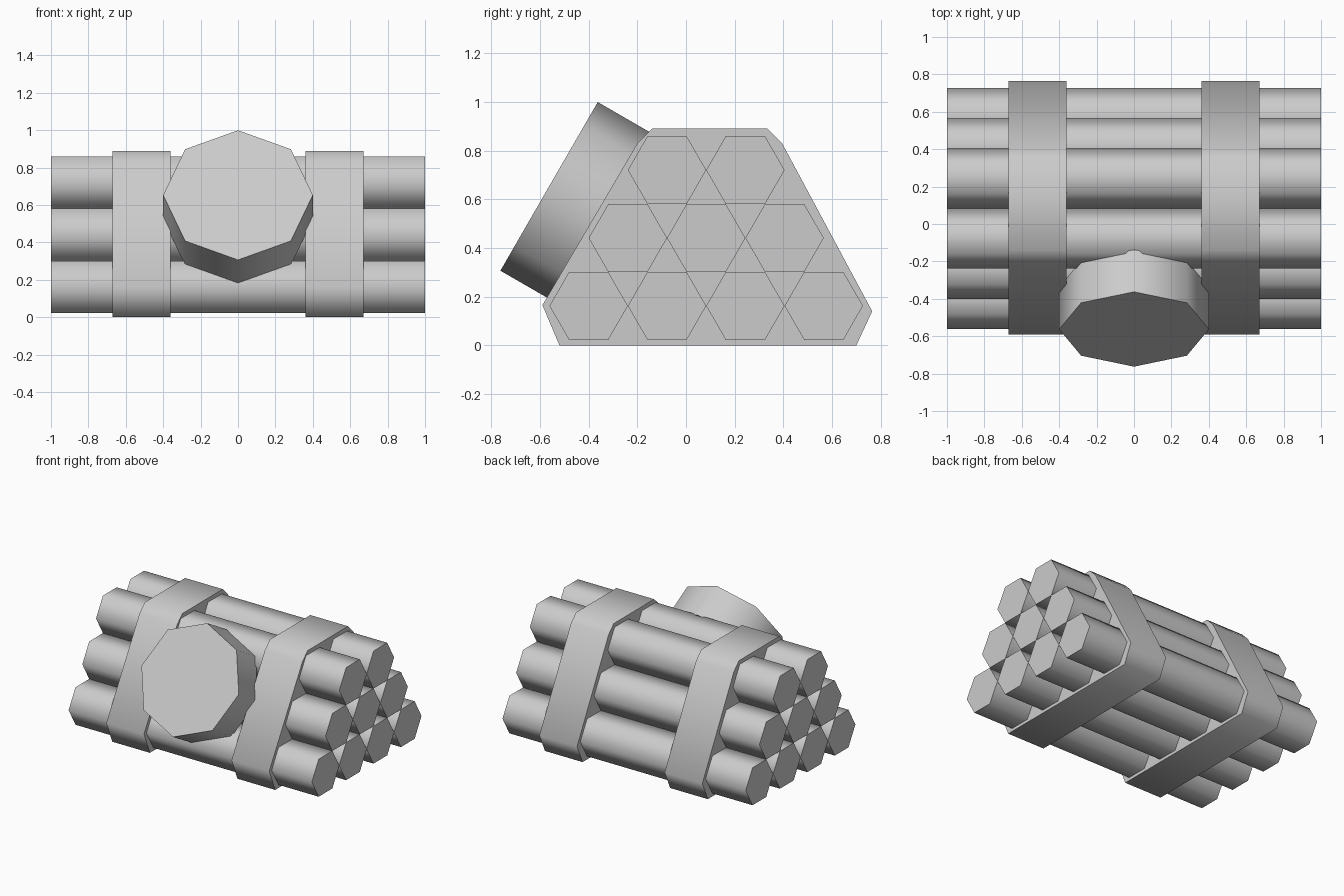
import bpy, bmesh
from math import sin, cos, pi, radians

cube = bpy.data.objects.get("Cube")
if cube:
    bpy.data.objects.remove(cube, do_unlink=True)

grey = bpy.data.materials.new("plain_grey")
grey.use_nodes = True
grey.diffuse_color = (0.6, 0.6, 0.6, 1)
grey.node_tree.nodes["Principled BSDF"].inputs["Base Color"].default_value = (0.6, 0.6, 0.6, 1)


def finish(ob):
    """Colour the part and smooth its sides, keeping the end caps sharp."""
    ob.data.materials.append(grey)
    bpy.ops.object.select_all(action='DESELECT')
    ob.select_set(True)
    bpy.context.view_layer.objects.active = ob
    bpy.ops.object.shade_smooth_by_angle(angle=radians(70))


def prism(name, profile, x0, x1):
    """Extrude a (y, z) profile along x."""
    bm = bmesh.new()
    cap = bm.faces.new([bm.verts.new((x0, y, z)) for y, z in profile])
    out = bmesh.ops.extrude_face_region(bm, geom=[cap], use_keep_orig=True)
    moved = [v for v in out["geom"] if isinstance(v, bmesh.types.BMVert)]
    bmesh.ops.translate(bm, verts=moved, vec=(x1 - x0, 0, 0))
    bmesh.ops.recalc_face_normals(bm, faces=bm.faces)
    mesh = bpy.data.meshes.new(name)
    bm.to_mesh(mesh)
    bm.free()
    ob = bpy.data.objects.new(name, mesh)
    bpy.context.collection.objects.link(ob)
    finish(ob)


# Hexagonal rods, stacked in rows of four, three and two
radius = 0.161
for row in range(3):
    for i in range(4 - row):
        cy = -0.4 + 0.322 * i + 0.161 * row
        cz = 0.162 + 0.279 * row
        hexagon = [(cy + radius * cos(k * pi / 3), cz + radius * sin(k * pi / 3))
                   for k in range(6)]
        prism(f"rod_row{row + 1}_{i + 1}", hexagon, -1, 1)

# Two straps round the bundle
strap = [(-0.52, 0), (0.70, 0), (0.765, 0.14), (0.395, 0.83),
         (0.335, 0.89), (-0.14, 0.89), (-0.20, 0.83), (-0.59, 0.165)]
prism("left_strap", strap, 0.36, 0.67)
prism("right_strap", strap, -0.67, -0.36)

# Octagonal drum leaning on the sloping front
bpy.ops.mesh.primitive_cylinder_add(vertices=8, radius=0.4, depth=0.26,
                                    location=(0, -0.45, 0.588),
                                    rotation=(radians(60), 0, 0))
drum = bpy.context.object
drum.name = "front_drum"
finish(drum)
